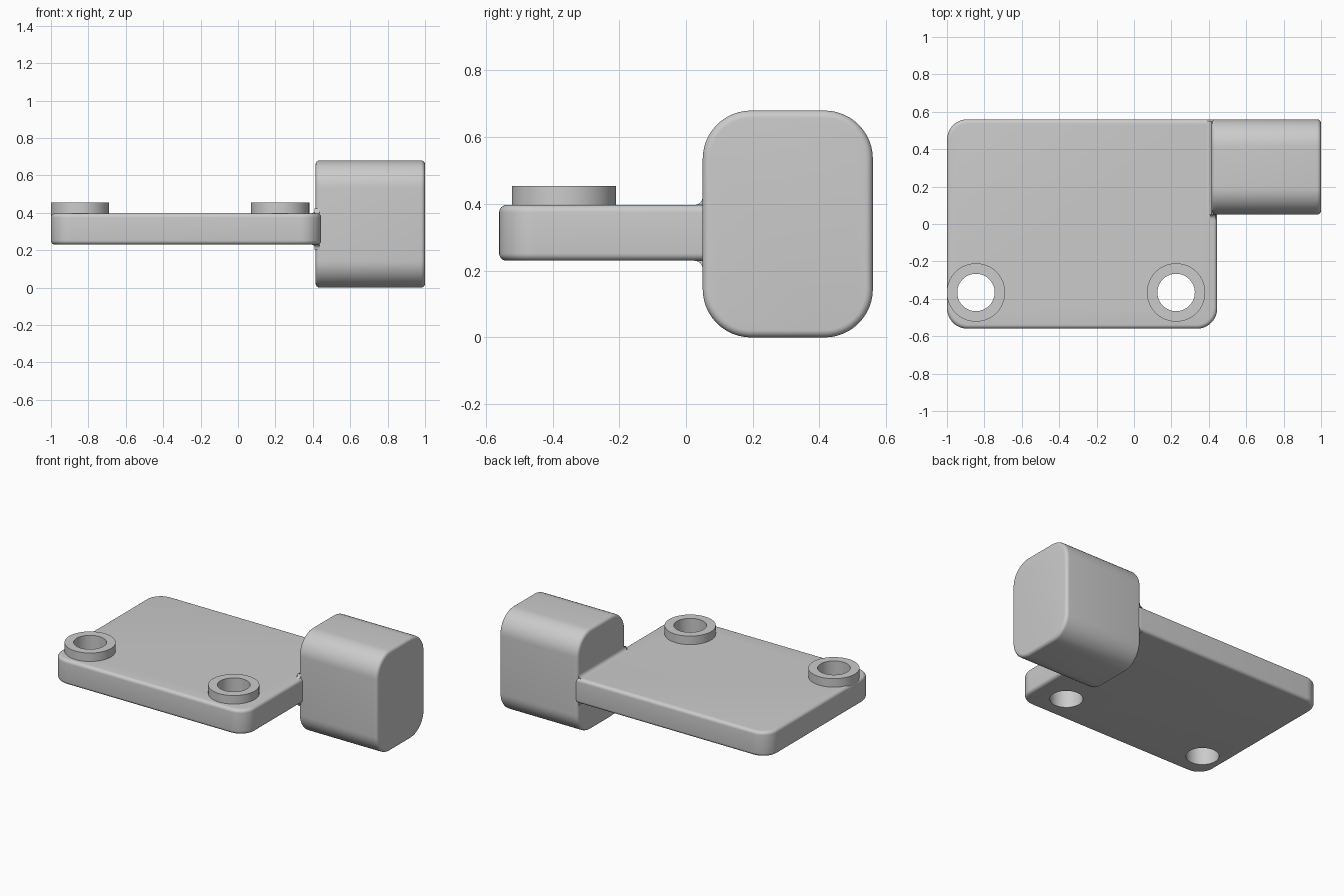
import bpy, bmesh, math
from mathutils import Vector

cube = bpy.data.objects.get("Cube")
if cube:
    bpy.data.objects.remove(cube, do_unlink=True)

grey = bpy.data.materials.new("plain grey")
grey.use_nodes = True
colour = (0.6, 0.6, 0.6, 1)
grey.diffuse_color = colour
grey.node_tree.nodes["Principled BSDF"].inputs["Base Color"].default_value = colour


def finish(name, bm):
    bmesh.ops.recalc_face_normals(bm, faces=bm.faces)
    mesh = bpy.data.meshes.new(name)
    bm.to_mesh(mesh)
    bm.free()
    mesh.materials.append(grey)
    obj = bpy.data.objects.new(name, mesh)
    bpy.context.collection.objects.link(obj)
    return obj


def smooth(obj):
    bpy.ops.object.select_all(action="DESELECT")
    obj.select_set(True)
    bpy.context.view_layer.objects.active = obj
    bpy.ops.object.shade_smooth_by_angle(angle=math.radians(35))


def rounded_rect(lo, hi, radii, inset, steps=12):
    """Outline, counter-clockwise from the high corner, moved inwards."""
    corners = [(1, 1), (-1, 1), (-1, -1), (1, -1)]
    points = []
    for i, ((sx, sy), r) in enumerate(zip(corners, radii)):
        cx = hi[0] - r if sx > 0 else lo[0] + r
        cy = hi[1] - r if sy > 0 else lo[1] + r
        for k in range(steps + 1):
            a = math.pi / 2 * (i + k / steps)
            points.append((cx + (r - inset) * math.cos(a), cy + (r - inset) * math.sin(a)))
    return points


def soft_slab(name, lo, hi, radii, start, end, rim, place):
    """Extruded rounded rectangle with rounded rims."""
    bm = bmesh.new()
    arc = [math.pi / 2 * k / 6 for k in range(7)]
    levels = [(rim * (1 - math.sin(a)), start + rim * (1 - math.cos(a))) for a in arc]
    levels += [(d, start + end - h) for d, h in reversed(levels)]
    rings = [[bm.verts.new(place(u, v, h)) for u, v in rounded_rect(lo, hi, radii, d)]
             for d, h in levels]
    for a, b in zip(rings, rings[1:]):
        for i in range(len(a)):
            j = (i + 1) % len(a)
            bm.faces.new((a[i], a[j], b[j], b[i]))
    bm.faces.new(rings[0])
    bm.faces.new(rings[-1])
    return finish(name, bm)


def lathe(name, x, y, profile, closed, sides=64):
    """Turn a radius/height profile about a vertical axis."""
    bm = bmesh.new()
    rings = [[bm.verts.new((x + r * math.cos(math.tau * i / sides),
                            y + r * math.sin(math.tau * i / sides), z))
              for i in range(sides)] for r, z in profile]
    pairs = list(zip(rings, rings[1:]))
    if closed:
        pairs.append((rings[-1], rings[0]))
    else:
        bm.faces.new(rings[0])
        bm.faces.new(rings[-1])
    for a, b in pairs:
        for i in range(sides):
            j = (i + 1) % sides
            bm.faces.new((a[i], a[j], b[j], b[i]))
    return finish(name, bm)


def fillet(name, corner, du, dv, along, r=0.025):
    """Concave strip in the corner between two faces."""
    bm = bmesh.new()
    corner, du, dv = Vector(corner), Vector(du), Vector(dv)
    points = [corner]
    for k in range(7):
        a = math.pi / 2 * k / 6
        points.append(corner + du * r * (1 - math.sin(a)) + dv * r * (1 - math.cos(a)))
    face = bm.faces.new([bm.verts.new(p) for p in points])
    out = bmesh.ops.extrude_face_region(bm, geom=[face])["geom"]
    bmesh.ops.translate(bm, vec=along, verts=[g for g in out if isinstance(g, bmesh.types.BMVert)])
    smooth(finish(name, bm))


LOW, HIGH = 0.23, 0.397
HOLES = {"right": -0.845, "left": 0.225}
HOLE_Y, BORE, COLLAR = -0.366, 0.1, 0.156

# Flat mounting plate, with its hidden corner left nearly square
plate = soft_slab("mounting_plate", (-1, -0.56), (0.445, 0.56), (0.03, 0.11, 0.11, 0.11),
                  LOW, HIGH, 0.022, lambda u, v, h: (u, v, h))

# Screw holes and raised collars
for side, x in HOLES.items():
    cutter = lathe("hole_cutter", x, HOLE_Y, [(BORE, 0), (BORE, 0.6)], False)
    cutter.hide_render = True
    mod = plate.modifiers.new("hole", "BOOLEAN")
    mod.operation, mod.solver, mod.object = "DIFFERENCE", "EXACT", cutter
    bpy.context.view_layer.objects.active = plate
    bpy.ops.object.modifier_apply(modifier=mod.name)
    bpy.data.objects.remove(cutter, do_unlink=True)
    smooth(lathe(side + "_screw_collar", x, HOLE_Y,
                 [(BORE, HIGH - 0.03), (COLLAR, HIGH - 0.03), (COLLAR, 0.454), (BORE, 0.454)], True))
smooth(plate)

# Rounded end block
block = soft_slab("end_block", (0.05, 0), (0.56, 0.68), (0.145,) * 4,
                  0.415, 1, 0.022, lambda u, v, h: (h, u, v))
smooth(block)

# Small fillets where the plate meets the block
for label, z, up in (("upper", HIGH, 1), ("lower", LOW, -1)):
    fillet(label + "_side_fillet", (0.415, 0.05, z), (-1, 0, 0), (0, 0, up), (0, 0.5, 0))
    fillet(label + "_front_fillet", (0.41, 0.05, z), (0, -1, 0), (0, 0, up), (0.025, 0, 0))
